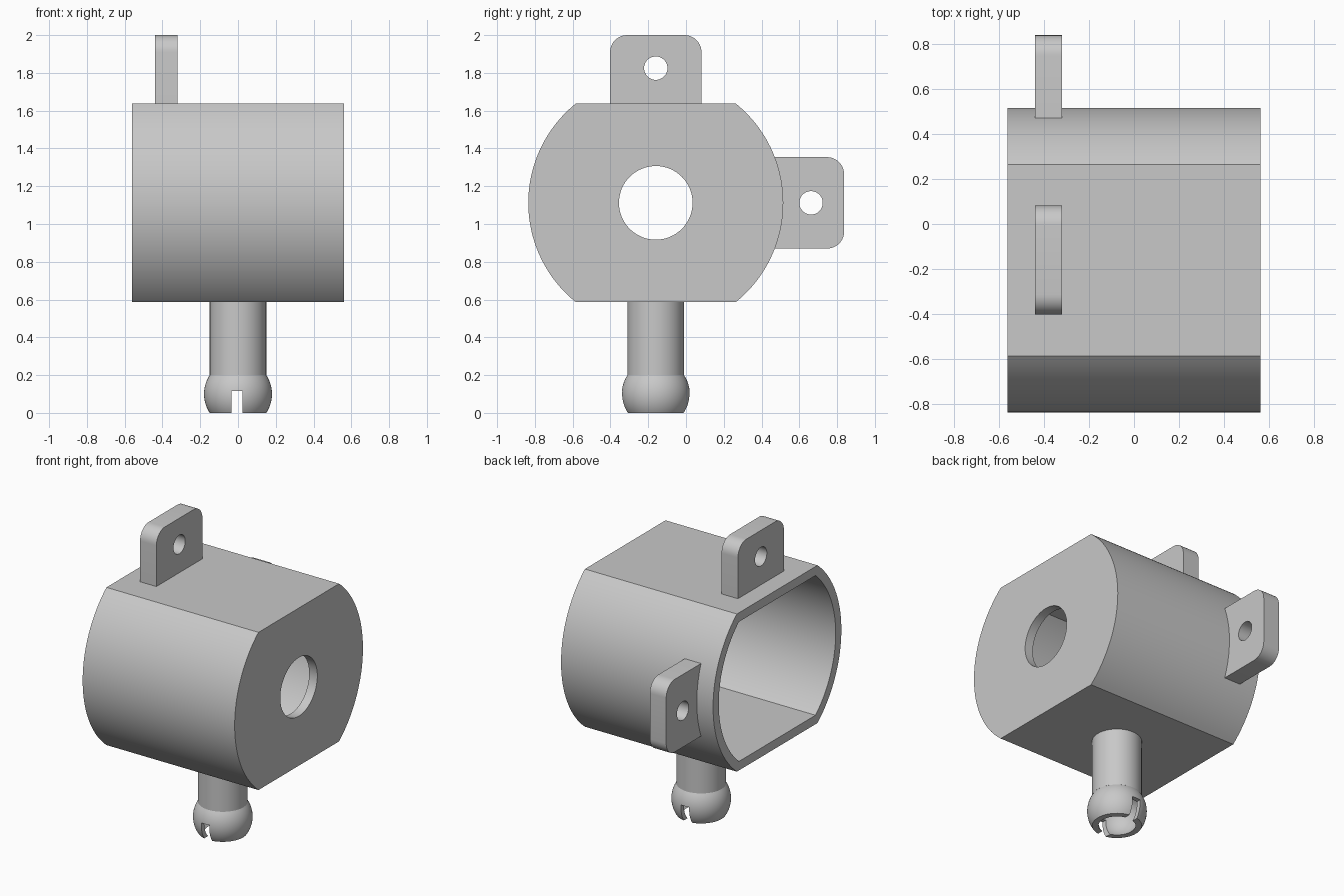
import bpy, bmesh
from math import sin, cos, pi, asin, sqrt, radians

if "Cube" in bpy.data.objects:
    bpy.data.objects.remove(bpy.data.objects["Cube"], do_unlink=True)

CY, CZ = -0.16, 1.112      # housing axis
R, FLAT, WALL = 0.675, 0.525, 0.06
HALF = 0.56

grey = bpy.data.materials.new("plain grey")
grey.use_nodes = True
grey.diffuse_color = (0.58, 0.58, 0.58, 1)
grey.node_tree.nodes["Principled BSDF"].inputs["Base Color"].default_value = grey.diffuse_color


def finish(name, bm):
    bmesh.ops.recalc_face_normals(bm, faces=bm.faces)
    mesh = bpy.data.meshes.new(name)
    bm.to_mesh(mesh)
    bm.free()
    mesh.materials.append(grey)
    obj = bpy.data.objects.new(name, mesh)
    bpy.context.collection.objects.link(obj)
    return obj


def prism(name, outline, x0, x1):
    """Extrude a (y, z) outline along x."""
    bm = bmesh.new()
    face = bm.faces.new([bm.verts.new((x0, y, z)) for y, z in outline])
    out = bmesh.ops.extrude_face_region(bm, geom=[face])["geom"]
    verts = [v for v in out if isinstance(v, bmesh.types.BMVert)]
    bmesh.ops.translate(bm, verts=verts, vec=(x1 - x0, 0, 0))
    return finish(name, bm)


def lathe(name, profile, y, steps=64):
    """Revolve an (r, z) profile about a vertical axis."""
    bm = bmesh.new()
    verts = [bm.verts.new((r, 0, z)) for r, z in profile]
    edges = [bm.edges.new(pair) for pair in zip(verts, verts[1:])]
    bmesh.ops.spin(bm, geom=verts + edges, cent=(0, 0, 0), axis=(0, 0, 1),
                   angle=2 * pi, steps=steps)
    bmesh.ops.remove_doubles(bm, verts=bm.verts, dist=0.0001)
    bmesh.ops.translate(bm, verts=bm.verts, vec=(0, y, 0))
    return finish(name, bm)


def arc(cy, cz, r, a0, a1, n):
    return [(cy + r * cos(a0 + (a1 - a0) * i / n),
             cz + r * sin(a0 + (a1 - a0) * i / n)) for i in range(n + 1)]


def circle(cy, cz, r, n=48):
    return arc(cy, cz, r, 0, 2 * pi, n)[:-1]


def cut(obj, *cutters):
    for c in cutters:
        c.hide_render = True
        mod = obj.modifiers.new("cut", "BOOLEAN")
        mod.operation, mod.solver, mod.object = "DIFFERENCE", "EXACT", c
    graph = bpy.context.evaluated_depsgraph_get()
    mesh = bpy.data.meshes.new_from_object(obj.evaluated_get(graph))
    obj.modifiers.clear()
    obj.data = mesh
    for c in cutters:
        bpy.data.objects.remove(c, do_unlink=True)


def smooth(obj):
    bpy.ops.object.select_all(action="DESELECT")
    obj.select_set(True)
    bpy.context.view_layer.objects.active = obj
    bpy.ops.object.shade_smooth_by_angle(angle=radians(30))


def flatted_round(r, flat):
    a = asin(flat / r)
    return arc(CY, CZ, r, -a, a, 40) + arc(CY, CZ, r, pi - a, pi + a, 40)


# Housing: flatted cup, open at -x, with a round hole in the +x wall
housing = prism("housing", flatted_round(R, FLAT), -HALF, HALF)
cut(housing,
    prism("cavity", flatted_round(R - WALL, FLAT - WALL), -HALF - 0.1, HALF - WALL),
    prism("bore", circle(CY, CZ, 0.195, 64), HALF - 0.2, HALF + 0.1))
smooth(housing)


# Mounting tabs: rounded plates with a screw hole
def tab(name, base, tip, place):
    w, r = 0.242, 0.09
    shape = [(-w, base), (w, base)]
    shape += arc(w - r, tip - r, r, 0, pi / 2, 10)
    shape += arc(r - w, tip - r, r, pi / 2, pi, 10)
    plate = prism(name, [place(v, u) for v, u in shape], -0.44, -0.32)
    hole = [place(v, u) for v, u in circle(0, tip - 0.175, 0.062)]
    cut(plate, prism("tab_hole", hole, -0.6, -0.2))
    smooth(plate)


tab("top_tab", 1.61, 2.0, lambda v, u: (CY + v, u))
tab("back_tab", 0.47, 0.837, lambda v, u: (u, CZ + v))

# Stem with a hollow, slotted ball end
BALL, BZ, STEM = 0.18, 0.1, 0.15
a = asin(BZ / BALL)
inner = BALL - 0.03
profile = arc(0, BZ, inner, pi / 2, -asin(BZ / inner), 16)
profile[0] = (0, BZ + inner)
profile += arc(0, BZ, BALL, -a, a, 16) + [(STEM, 0.2), (STEM, 0.62), (0, 0.62)]
stem = lathe("ball_stem", profile, CY)
slot = [(CY - 0.4, -0.1), (CY + 0.4, -0.1), (CY + 0.4, 0.115), (CY - 0.4, 0.115)]
cut(stem, prism("slot", slot, -0.035, 0.025))
smooth(stem)
